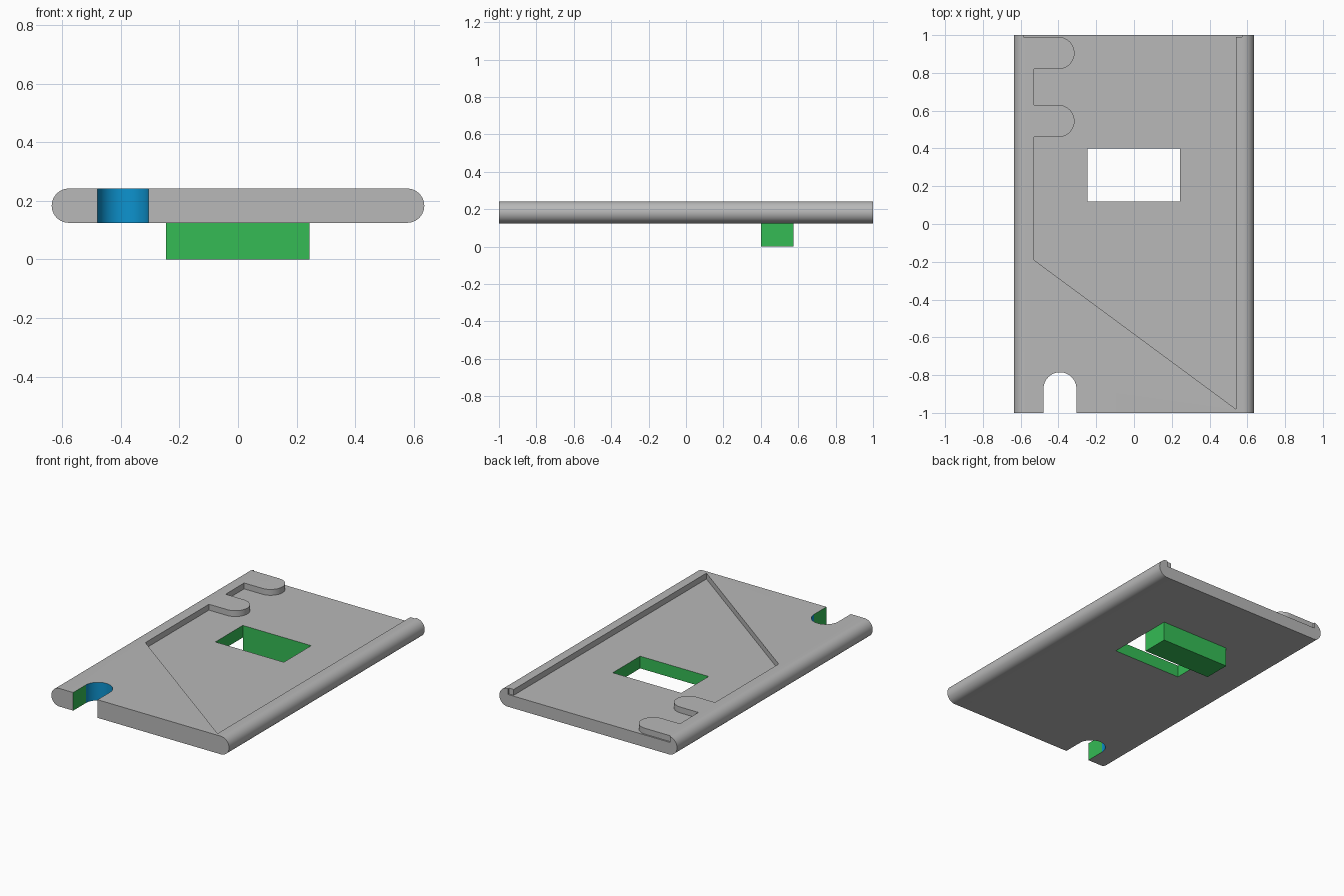
import bpy, bmesh, math

if "Cube" in bpy.data.objects:
    bpy.data.objects.remove(bpy.data.objects["Cube"])

Z0, Z1, FLOOR = 0.125, 0.242, 0.204
HALF_W = 0.636
WIN = (-0.246, 0.244, 0.12, 0.40)            # window x0, x1, y0, y1
NOTCH_X, NOTCH_Y, NOTCH_R = -0.392, -0.872, 0.087


def material(name, rgb):
    m = bpy.data.materials.new(name)
    m.diffuse_color = (*rgb, 1)
    m.use_nodes = True
    m.node_tree.nodes["Principled BSDF"].inputs["Base Color"].default_value = m.diffuse_color
    return m


grey = material("grey", (0.48, 0.48, 0.48))
green = material("green", (0.035, 0.50, 0.09))
blue = material("blue", (0.004, 0.29, 0.62))


def arc(cx, cy, r, a0, a1, n=20):
    return [(cx + r * math.cos(math.radians(a0 + (a1 - a0) * i / n)),
             cy + r * math.sin(math.radians(a0 + (a1 - a0) * i / n))) for i in range(n + 1)]


def prism(name, profile, lo, hi, along="z"):
    """Extrude a closed 2D profile along z (profile is x, y) or y (profile is x, z)."""
    place = (lambda p, t: (p[0], p[1], t)) if along == "z" else (lambda p, t: (p[0], t, p[1]))
    bm = bmesh.new()
    face = bm.faces.new([bm.verts.new(place(p, lo)) for p in profile])
    new = bmesh.ops.extrude_face_region(bm, geom=[face])["geom"]
    shift = (0, 0, hi - lo) if along == "z" else (0, hi - lo, 0)
    bmesh.ops.translate(bm, vec=shift, verts=[v for v in new if isinstance(v, bmesh.types.BMVert)])
    bmesh.ops.recalc_face_normals(bm, faces=bm.faces)
    mesh = bpy.data.meshes.new(name)
    bm.to_mesh(mesh)
    bm.free()
    obj = bpy.data.objects.new(name, mesh)
    bpy.context.collection.objects.link(obj)
    return obj


def rect(x0, x1, y0, y1):
    return [(x0, y0), (x1, y0), (x1, y1), (x0, y1)]


# Plate with rounded long edges
r, zc = (Z1 - Z0) / 2, (Z0 + Z1) / 2
plate = prism("plate", arc(HALF_W - r, zc, r, -90, 90) + arc(-HALF_W + r, zc, r, 90, 270),
              -1, 1, "y")
for m in (grey, green, blue):
    plate.data.materials.append(m)

# Shallow pocket, leaving two round-ended tabs and a diagonal front corner
pocket = [(0.54, -0.98), (0.54, 0.99), (0.573, 0.99), (0.573, 1.1), (-0.585, 1.1), (-0.585, 0.99)]
for yc in (0.905, 0.545):
    pocket += arc(-0.4, yc, 0.085, 90, -90)
    pocket += [(-0.53, yc - 0.085)]
    if yc > 0.6:
        pocket += [(-0.53, 0.63)]
pocket += [(-0.53, -0.19)]

# Round-ended notch through the front edge
notch = [(NOTCH_X - NOTCH_R, -1.1), (NOTCH_X + NOTCH_R, -1.1)]
notch += arc(NOTCH_X, NOTCH_Y, NOTCH_R, 0, 180, 24)

cutters = [prism("pocket_cutter", pocket, FLOOR, 0.4),
           prism("window_cutter", rect(*WIN), 0.0, 0.4),
           prism("notch_cutter", notch, 0.0, 0.4)]
bpy.context.view_layer.objects.active = plate
for c in cutters:
    c.hide_render = True
    mod = plate.modifiers.new(c.name, "BOOLEAN")
    mod.operation, mod.solver, mod.object = "DIFFERENCE", "EXACT", c
    bpy.ops.object.modifier_apply(modifier=mod.name)
    bpy.data.objects.remove(c)

# Green window and notch sides, blue notch arc
for f in plate.data.polygons:
    x, y, _ = f.center
    f.material_index = 0
    if abs(f.normal.z) > 0.3:
        continue
    in_window = WIN[0] - 0.01 < x < WIN[1] + 0.01 and WIN[2] - 0.01 < y < WIN[3] + 0.01
    in_notch = abs(x - NOTCH_X) < NOTCH_R + 0.005 and -0.999 < y < -0.78
    if in_window or (in_notch and y < NOTCH_Y - 0.01):
        f.material_index = 1
    elif in_notch:
        f.material_index = 2

# Block hanging below, behind the window
block = prism("lower_block", rect(WIN[0], WIN[1], WIN[3], 0.575), 0, Z0)
block.data.materials.append(green)

bpy.ops.object.select_all(action="DESELECT")
plate.select_set(True)
bpy.context.view_layer.objects.active = plate
bpy.ops.object.shade_smooth_by_angle(angle=math.radians(30))
